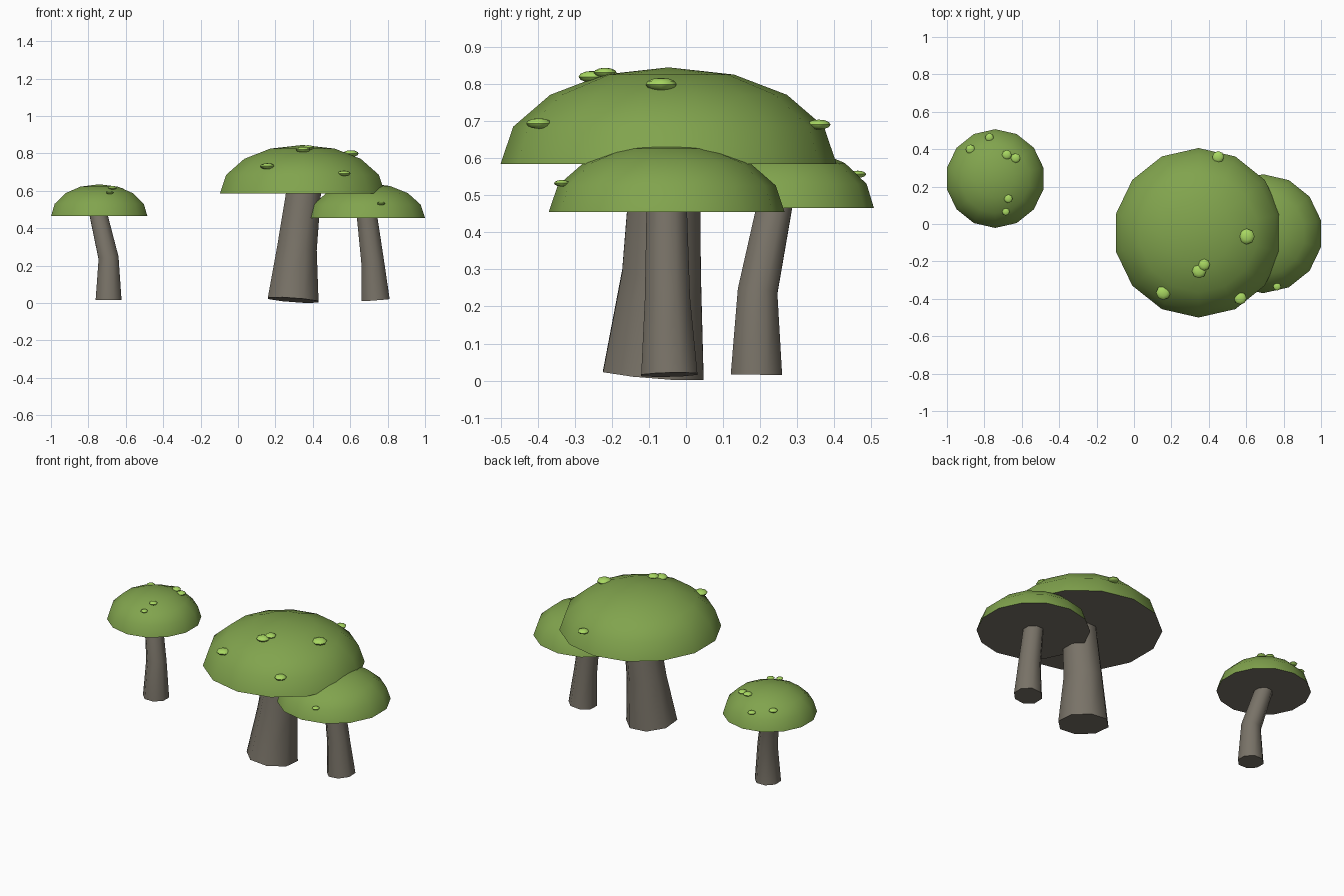
import bpy, bmesh, math
from mathutils import Vector

old = bpy.data.objects.get("Cube")
if old:
    bpy.data.objects.remove(old, do_unlink=True)


def material(name, rgb):
    m = bpy.data.materials.new(name)
    m.use_nodes = True
    m.diffuse_color = (*rgb, 1)
    m.node_tree.nodes["Principled BSDF"].inputs["Base Color"].default_value = (*rgb, 1)
    return m


GREEN = material("cap green", (0.22, 0.37, 0.075))
LIME = material("spot lime", (0.39, 0.68, 0.12))
BROWN = material("stem grey brown", (0.19, 0.17, 0.137))

# Dome outline as fractions of radius and height
PROFILE = [(1, 0), (0.925, 0.385), (0.705, 0.715), (0.39, 0.925), (0, 1)]


def finish(name, bm, mats, angle=50):
    bmesh.ops.recalc_face_normals(bm, faces=bm.faces)
    me = bpy.data.meshes.new(name)
    bm.to_mesh(me)
    bm.free()
    for m in mats:
        me.materials.append(m)
    ob = bpy.data.objects.new(name, me)
    bpy.context.collection.objects.link(ob)
    bpy.ops.object.select_all(action='DESELECT')
    ob.select_set(True)
    bpy.context.view_layer.objects.active = ob
    bpy.ops.object.shade_smooth_by_angle(angle=math.radians(angle))
    return ob


def skin(bm, rings):
    for a, b in zip(rings, rings[1:]):
        n = len(a)
        for i in range(n):
            j = (i + 1) % n
            bm.faces.new((a[i], a[j], b[j], b[i]))


def cap(name, x, y, z, r, h, sides=14):
    bm = bmesh.new()
    rings = []
    for pr, pz in PROFILE[:-1]:
        ring = []
        for i in range(sides):
            a = math.pi / 2 + math.tau * i / sides
            ring.append(bm.verts.new((x + r * pr * math.cos(a), y + r * pr * math.sin(a), z + h * pz)))
        rings.append(ring)
    skin(bm, rings)
    tip = bm.verts.new((x, y, z + h))
    for i in range(sides):
        bm.faces.new((rings[-1][i], rings[-1][(i + 1) % sides], tip))
    # Flat underside in the stem colour
    bm.faces.new(rings[0]).material_index = 1
    finish(name, bm, [GREEN, BROWN])


def stem(name, path, sides=8):
    bm = bmesh.new()
    pts = [Vector(p[:3]) for p in path]
    rings = []
    for k, p in enumerate(pts):
        # Each ring stands square to the bent path
        d = (pts[min(k + 1, len(pts) - 1)] - pts[max(k - 1, 0)]).normalized()
        q = Vector((0, 0, 1)).rotation_difference(d)
        ring = []
        for i in range(sides):
            a = math.tau * (i + 0.5) / sides
            ring.append(bm.verts.new(p + q @ Vector((math.cos(a), math.sin(a), 0)) * path[k][3]))
        rings.append(ring)
    skin(bm, rings)
    bm.faces.new(rings[0])
    bm.faces.new(rings[-1])
    finish(name, bm, [BROWN])


def dome_height(t):
    for (r0, z0), (r1, z1) in zip(PROFILE, PROFILE[1:]):
        if t >= r1:
            return z0 + (z1 - z0) * (min(t, r0) - r0) / (r1 - r0)
    return 1


def spots(name, x, y, z, r, h, places):
    # Flattened beads resting on the dome
    for n, (sx, sy, sr) in enumerate(places, 1):
        bm = bmesh.new()
        bmesh.ops.create_uvsphere(bm, u_segments=8, v_segments=6, radius=sr)
        t = math.hypot(sx - x, sy - y) / r
        for v in bm.verts:
            v.co = Vector((sx, sy, z + h * dome_height(t) + 0.005)) + Vector((v.co.x, v.co.y, v.co.z * 0.42))
        finish(f"{name}_{n}", bm, [LIME], 60)


# Name, cap placement (x, y, z, radius, height), stem path (x, y, z, radius), spots (x, y, radius)
MUSHROOMS = [
    ("large", (0.345, -0.047, 0.585, 0.453, 0.26),
     [(0.295, -0.088, 0.016, 0.147), (0.315, -0.066, 0.29, 0.115), (0.352, -0.055, 0.6, 0.1)],
     [(0.45, 0.358, 0.032), (0.603, -0.067, 0.042), (0.348, -0.252, 0.038), (0.375, -0.218, 0.031),
      (0.157, -0.367, 0.039), (0.568, -0.397, 0.034)]),
    ("medium", (0.69, -0.052, 0.455, 0.318, 0.185),
     [(0.735, -0.045, 0.016, 0.082), (0.72, -0.05, 0.22, 0.066), (0.69, -0.052, 0.46, 0.059)],
     [(0.765, -0.335, 0.021)]),
    ("small", (-0.742, 0.243, 0.465, 0.264, 0.17),
     [(-0.692, 0.19, 0.016, 0.075), (-0.692, 0.193, 0.24, 0.058), (-0.747, 0.24, 0.475, 0.051)],
     [(-0.875, 0.4, 0.025), (-0.773, 0.463, 0.023), (-0.68, 0.37, 0.026), (-0.633, 0.352, 0.026),
      (-0.672, 0.135, 0.023), (-0.685, 0.065, 0.02)]),
]

for size, place, path, beads in MUSHROOMS:
    cap(size + "_cap", *place)
    stem(size + "_stem", path)
    spots(size + "_spot", *place, beads)
